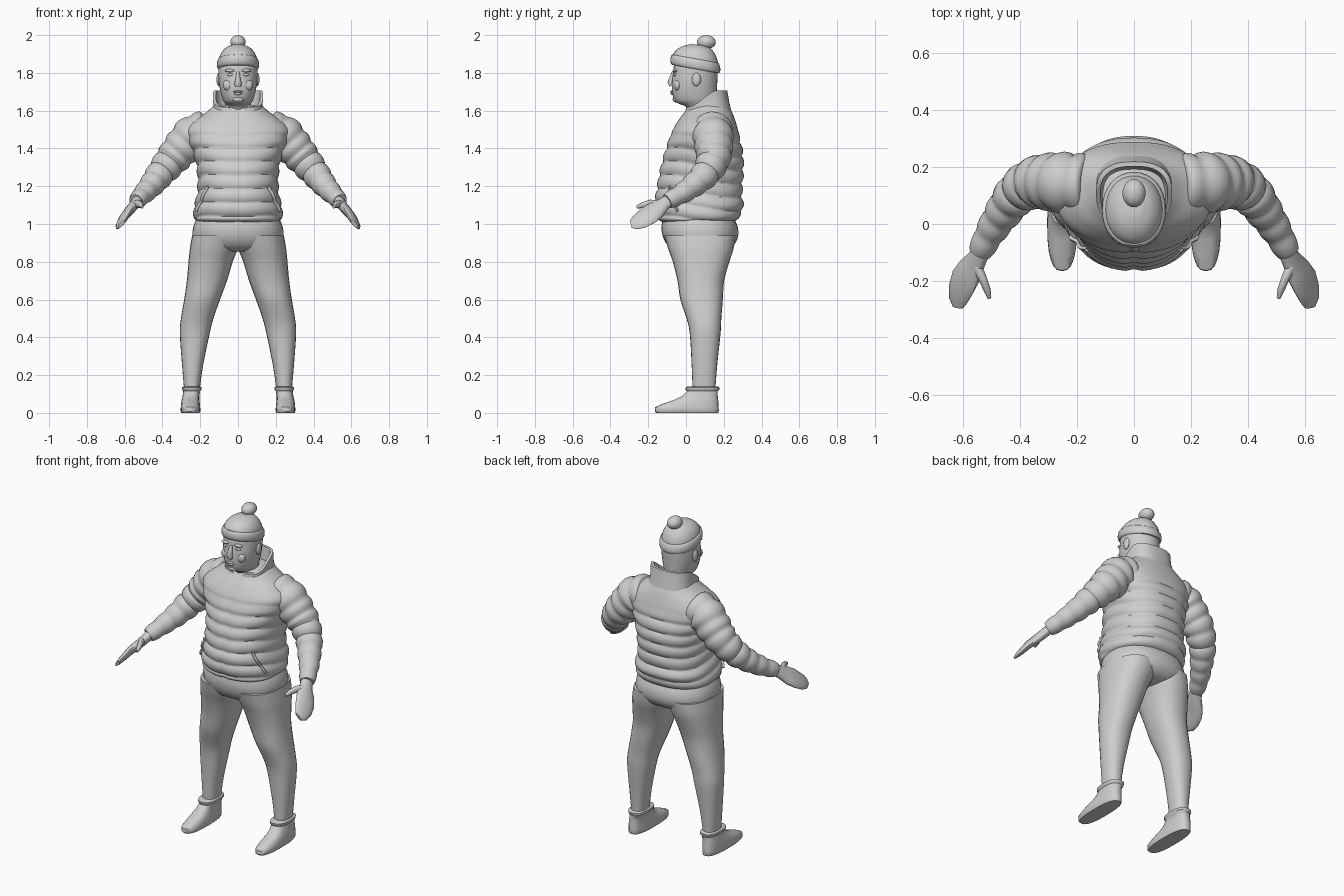
import bpy, bmesh, math
from mathutils import Vector

grey = bpy.data.materials.new("plain_grey")
grey.diffuse_color = (0.62, 0.62, 0.62, 1)


def finish(name, bm, angle=45):
    bmesh.ops.recalc_face_normals(bm, faces=bm.faces)
    me = bpy.data.meshes.new(name)
    bm.to_mesh(me)
    bm.free()
    me.materials.append(grey)
    me.shade_smooth()
    me.set_sharp_from_angle(angle=math.radians(angle))
    ob = bpy.data.objects.new(name, me)
    bpy.context.collection.objects.link(ob)
    return ob


def skin(name, rings, angle=45):
    """Join equal rings of points into a capped surface."""
    bm = bmesh.new()
    vs = [[bm.verts.new(p) for p in r] for r in rings]
    n = len(vs[0])
    for a, b in zip(vs, vs[1:]):
        for i in range(n):
            j = (i + 1) % n
            bm.faces.new((a[i], a[j], b[j], b[i]))
    bm.faces.new(vs[0])
    bm.faces.new(vs[-1])
    return finish(name, bm, angle)


def smooth(rows, t):
    """Catmull-Rom through rows, t from 0 to len(rows)-1."""
    i = min(int(t), len(rows) - 2)
    u = t - i
    p = [rows[max(0, min(len(rows) - 1, i + k))] for k in (-1, 0, 1, 2)]
    return [b + .5 * u * (c - a + u * (2 * a - 5 * b + 4 * c - d + u * (3 * (b - c) + d - a)))
            for a, b, c, d in zip(*p)]


def resample(rows, steps):
    n = (len(rows) - 1) * steps
    return [smooth(rows, k / steps) for k in range(n + 1)]


def oval(row, a, power=2.2):
    """Point on a level cross-section: row = z, x0, x1, y front, y back."""
    z, x0, x1, yf, yb = row
    c, s = math.cos(a), math.sin(a)
    f = lambda v: math.copysign(abs(v) ** (2 / power), v)
    return Vector(((x0 + x1) / 2 + (x1 - x0) / 2 * f(c), (yf + yb) / 2 + (yb - yf) / 2 * f(s), z))


def angles(n):
    return [2 * math.pi * i / n for i in range(n)]


def loft(name, rows, steps=3, n=24, power=2.2, mirror=1, shear=0):
    rings = []
    for r in resample(rows, steps):
        ring = [oval(r, a, power) for a in angles(n)]
        rings.append([(p.x * mirror, p.y, p.z - shear * (p.y - .05)) for p in ring])
    return skin(name, rings)


def sym(rows):
    return [(z, -w, w, f, b) for z, w, f, b in rows]


def sweep(name, data, side, mirror=1, n=14):
    """Tube along points; data = x, y, z, half width, half thickness."""
    rings = []
    for i, d in enumerate(data):
        p = Vector(d[:3])
        t = Vector(data[min(i + 1, len(data) - 1)][:3]) - Vector(data[max(i - 1, 0)][:3])
        t.normalize()
        w = Vector(side)
        w = (w - t * w.dot(t)).normalized()
        h = t.cross(w)
        ring = [p + w * math.cos(a) * d[3] + h * math.sin(a) * d[4] for a in angles(n)]
        rings.append([(q.x * mirror, q.y, q.z) for q in ring])
    return skin(name, rings)


def ball(name, loc, size, seg=16):
    bm = bmesh.new()
    bmesh.ops.create_uvsphere(bm, u_segments=seg, v_segments=seg // 2 + 2, radius=1)
    for v in bm.verts:
        v.co = Vector(loc) + Vector([c * s for c, s in zip(v.co, size)])
    return finish(name, bm)


# Padded jacket: quilted body with a zip groove
jacket = resample(sym([
    (1.01, .205, -.12, .24), (1.03, .232, -.148, .275), (1.09, .232, -.16, .302),
    (1.15, .217, -.16, .296), (1.2, .212, -.152, .298), (1.28, .215, -.138, .303),
    (1.36, .23, -.118, .302), (1.44, .262, -.092, .288), (1.5, .272, -.07, .275),
    (1.55, .228, -.04, .26), (1.59, .17, -.01, .245), (1.63, .125, .02, .225)]), 9)


def jacket_point(row, a, out=0):
    p = oval(row, a, 2.3)
    mid = Vector((0, (row[3] + row[4]) / 2, row[0]))
    fade = max(0, min(1, (1.5 - row[0]) / .08))
    slope = .015 * math.sin(2 * a) * math.cos(a) + .02 * math.sin(a)
    puff = abs(math.sin(math.pi * (row[0] - 1.02 + slope) / .072)) ** .7 - .65
    d = (p - mid).normalized()
    groove = -.007 if abs(p.x) < .001 and p.y < mid.y else 0
    return p + d * (.013 * puff * fade + groove + out)


skin("jacket_body", [[jacket_point(r, a) for a in angles(64)] for r in jacket], 50)

# Stand-up collar, high at the back and open at the front
def collar_ring(w, f, b, top):
    ring = []
    for a in angles(40):
        p = oval((0, -w, w, f, b), a, 2.6)
        u = max(0, min(1, (p.y - .01) / .16))
        front = max(0, 1 - abs(p.x) / .05) if p.y < .08 else 0
        p.z = 1.575 + top * (.045 + .088 * u * u * (3 - 2 * u) - .05 * front)
        ring.append(p)
    return ring


skin("collar", [collar_ring(.142, -.01, .245, 0), collar_ring(.13, -.005, .23, .5),
                collar_ring(.133, -.003, .218, 1), collar_ring(.118, .012, .202, 1),
                collar_ring(.105, .02, .19, .3)])

# Legs of the trousers, shoes, sleeves, hands and pockets on both sides
leg = [(.12, .203, .285, .035, .155), (.25, .185, .296, .03, .165), (.42, .15, .308, .02, .183),
       (.5, .13, .302, .003, .187), (.6, .095, .285, -.03, .195), (.7, .058, .271, -.045, .202),
       (.8, .028, .262, -.07, .23), (.87, .0, .255, -.095, .252), (.94, -.02, .243, -.115, .262)]
shoe = [(0, .203, .298, -.158, .17), (.008, .199, .304, -.165, .174), (.03, .2, .303, -.163, .173),
        (.05, .202, .301, -.12, .172), (.07, .205, .298, -.06, .17), (.09, .205, .293, -.02, .168),
        (.115, .2, .29, .005, .168), (.122, .193, .296, -.002, .176), (.135, .193, .297, -.003, .177),
        (.14, .2, .29, .01, .168)]
sleeve = [(.16, .14, 1.5, .1), (.235, .143, 1.47, .105), (.3, .147, 1.4, .098), (.355, .142, 1.335, .087),
          (.41, .105, 1.268, .075), (.455, .045, 1.21, .064), (.5, -.025, 1.16, .053), (.54, -.1, 1.12, .042)]
hand = [(.53, -.085, 1.13, .034, .028), (.55, -.125, 1.1, .04, .027), (.575, -.165, 1.07, .058, .025),
        (.597, -.2, 1.045, .063, .022), (.612, -.24, 1.018, .056, .018), (.617, -.27, 1.005, .045, .014),
        (.616, -.292, 1.0, .027, .009)]
thumb = [(.555, -.14, 1.1, .024, .02), (.53, -.19, 1.108, .021, .016),
         (.514, -.23, 1.1, .016, .013), (.506, -.26, 1.09, .008, .007)]

for m, s in ((1, "left"), (-1, "right")):
    loft(s + "_trouser_leg", leg, 3, 24, 2.3, m)
    loft(s + "_shoe", shoe, 1, 24, 2.6, m)
    arm = []
    for k, (x, y, z, r) in enumerate(resample(sleeve, 8)):
        r *= .91 + .14 * abs(math.sin(math.pi * k / 6.2)) ** .7
        arm.append((x, y, z, r, r))
    sweep(s + "_sleeve", arm, (0, .2, 1), m, 20)
    sweep(s + "_hand", hand, (-.61, -.41, .68), m)
    sweep(s + "_thumb", thumb, (0, 0, 1), m, 10)

    # Slanted jacket pocket welt lying on the body
    welt = []
    for k in range(9):
        u = k / 8
        row = min(jacket, key=lambda r: abs(r[0] - (1.2 - .13 * u)))
        p = jacket_point(row, -math.pi / 2 + .82 + .3 * u, .004)
        welt.append((p.x, p.y, p.z, .009, .007))
    sweep(s + "_jacket_pocket", welt, (1, 0, 0), m, 8)

    # Ear, eye and brow
    ball(s + "_ear", (.102 * m, .055, 1.765), (.012, .024, .036), 12)
    ball(s + "_eye", (.04 * m, -.056, 1.79), (.018, .012, .008), 12)
    ball(s + "_brow", (.042 * m, -.058, 1.812), (.028, .014, .009), 12)
    ball(s + "_cheek", (.05 * m, -.045, 1.735), (.03, .02, .03), 12)

# Seat of the trousers
loft("trouser_seat", sym([(.855, .14, -.04, .17), (.875, .21, -.085, .235), (.92, .238, -.118, .272),
                          (.98, .238, -.13, .275), (1.04, .215, -.12, .25)]), 3, 32, 2.3)

# Head, nose and mouth
loft("head", sym([(1.57, .072, .02, .165), (1.62, .07, .0, .16), (1.635, .068, -.035, .16),
                  (1.652, .078, -.06, .16), (1.69, .09, -.072, .162), (1.74, .1, -.075, .165),
                  (1.8, .104, -.068, .168), (1.85, .1, -.06, .165), (1.9, .075, -.02, .13)]), 3, 32, 2.1)
sweep("nose", [(0, -.066, 1.805, .008, .008), (0, -.076, 1.775, .012, .012),
               (0, -.083, 1.75, .018, .015), (0, -.078, 1.73, .017, .01)], (1, 0, 0), 1, 12)
ball("upper_lip", (0, -.073, 1.701), (.026, .011, .006), 12)
ball("lower_lip", (0, -.071, 1.69), (.022, .011, .007), 12)
ball("chin", (0, -.055, 1.66), (.03, .016, .016), 12)

# Knitted hat with a rolled brim and bobble
loft("hat_crown", sym([(1.85, .1, -.07, .17), (1.88, .099, -.07, .167), (1.91, .086, -.05, .155),
                       (1.935, .062, -.015, .135), (1.95, .03, .03, .11)]), 3, 32, 2.1, 1, .12)
loft("hat_brim", sym([(1.82, .1, -.066, .168), (1.822, .107, -.077, .177), (1.838, .112, -.083, .182),
                      (1.86, .11, -.081, .179), (1.874, .103, -.074, .171), (1.876, .09, -.06, .16)]),
     2, 32, 2.1, 1, .18)
ball("hat_bobble", (0, .108, 1.963), (.041, .05, .037), 18)
